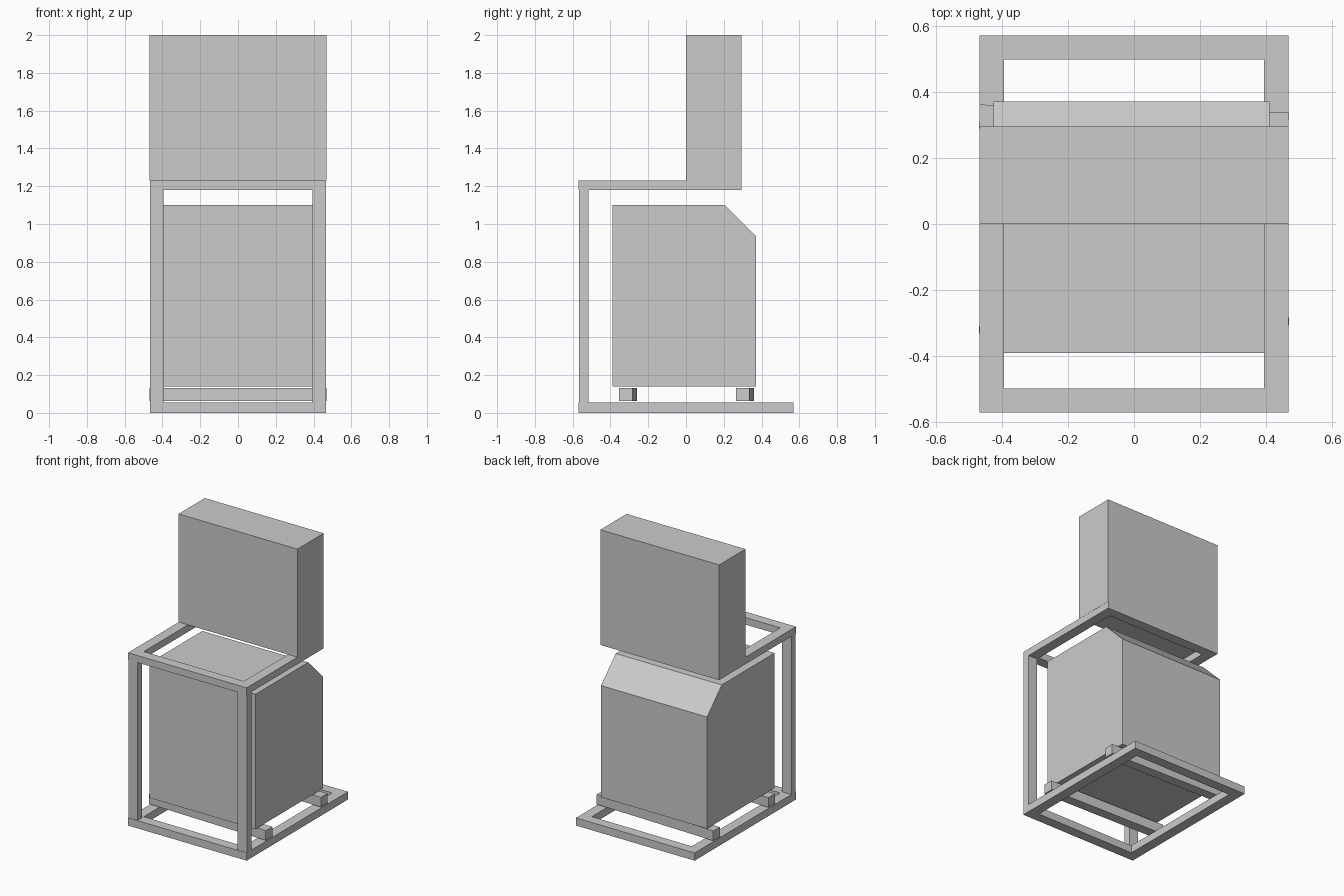
import bpy, bmesh, math

if "Cube" in bpy.data.objects:
    bpy.data.objects.remove(bpy.data.objects["Cube"])


def prism(name, profile, axis, lo, hi):
    """Extrude a closed 2D profile along x (profile is y,z) or z (profile is x,y)."""
    bm = bmesh.new()
    pts = [(lo, a, b) if axis == 'x' else (a, b, lo) for a, b in profile]
    face = bm.faces.new([bm.verts.new(p) for p in pts])
    ext = bmesh.ops.extrude_face_region(bm, geom=[face])
    verts = [g for g in ext['geom'] if isinstance(g, bmesh.types.BMVert)]
    d = hi - lo
    bmesh.ops.translate(bm, verts=verts, vec=(d, 0, 0) if axis == 'x' else (0, 0, d))
    bmesh.ops.recalc_face_normals(bm, faces=bm.faces)
    me = bpy.data.meshes.new(name)
    bm.to_mesh(me)
    bm.free()
    ob = bpy.data.objects.new(name, me)
    bpy.context.collection.objects.link(ob)
    return ob


def box(name, x0, x1, y0, y1, z0, z1):
    return prism(name, [(x0, y0), (x1, y0), (x1, y1), (x0, y1)], 'z', z0, z1)


def frame(name, x, y0, y1, w, z0, z1):
    """Rectangular ring with mitred corners."""
    outer = [(-x, y0), (x, y0), (x, y1), (-x, y1)]
    inner = [(-x + w, y0 + w), (x - w, y0 + w), (x - w, y1 - w), (-x + w, y1 - w)]
    bm = bmesh.new()
    rings = [[bm.verts.new((a, b, z)) for a, b in loop]
             for loop, z in ((outer, z0), (outer, z1), (inner, z1), (inner, z0))]
    for r in range(4):
        a, b = rings[r], rings[(r + 1) % 4]
        for i in range(4):
            j = (i + 1) % 4
            bm.faces.new((a[i], a[j], b[j], b[i]))
    bmesh.ops.recalc_face_normals(bm, faces=bm.faces)
    me = bpy.data.meshes.new(name)
    bm.to_mesh(me)
    bm.free()
    bpy.context.collection.objects.link(bpy.data.objects.new(name, me))


# Open stand: base ring, shelf ring and two front posts
frame("base_frame", 0.467, -0.57, 0.57, 0.073, 0, 0.055)
frame("shelf_frame", 0.467, -0.57, 0.295, 0.073, 1.18, 1.23)
for side, x0 in (("left", -0.467), ("right", 0.394)):
    box(side + "_post", x0, x0 + 0.073, -0.567, -0.517, 0.055, 1.18)

# Upper cabinet on the shelf
box("upper_cabinet", -0.468, 0.468, 0, 0.295, 1.23, 2.0)

# Lower cabinet with a bevelled rear top edge
prism("lower_cabinet", [(-0.39, 0.14), (0.37, 0.14), (0.37, 0.935), (0.205, 1.1), (-0.39, 1.1)],
      'x', -0.425, 0.41)

# Two slightly skewed support rails under the lower cabinet
for name, y in (("front_rail", -0.307), ("rear_rail", 0.313)):
    rail = box(name, -0.468, 0.468, -0.036, 0.036, 0.062, 0.132)
    rail.location.y = y
    rail.rotation_euler.z = math.radians(-1.5)
